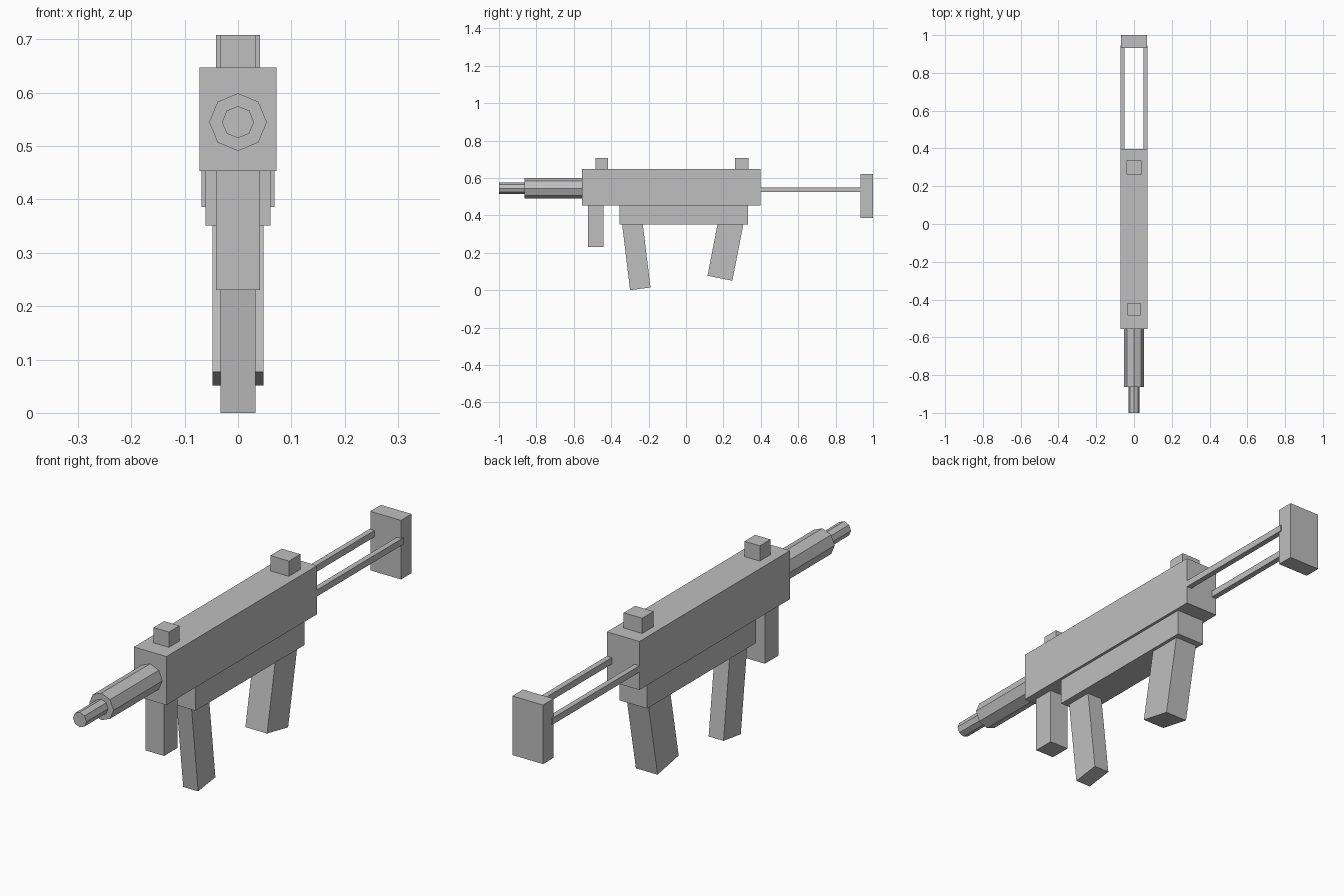
import bpy
import bmesh
from math import pi
from mathutils import Matrix

default = bpy.data.objects.get("Cube")
if default:
    bpy.data.objects.remove(default, do_unlink=True)

grey = bpy.data.materials.new("plain grey")
grey.use_nodes = True
colour = (0.52, 0.52, 0.52, 1)
grey.diffuse_color = colour
grey.node_tree.nodes["Principled BSDF"].inputs["Base Color"].default_value = colour


def finish(name, bm):
    bmesh.ops.recalc_face_normals(bm, faces=bm.faces)
    mesh = bpy.data.meshes.new(name)
    bm.to_mesh(mesh)
    bm.free()
    mesh.materials.append(grey)
    obj = bpy.data.objects.new(name, mesh)
    bpy.context.collection.objects.link(obj)
    return obj


def prism(name, half_width, profile, x=0):
    """Extrude a side profile of (y, z) points across the width."""
    bm = bmesh.new()
    face = bm.faces.new([bm.verts.new((x - half_width, y, z)) for y, z in profile])
    side = bmesh.ops.extrude_face_region(bm, geom=[face])["geom"]
    verts = [v for v in side if isinstance(v, bmesh.types.BMVert)]
    bmesh.ops.translate(bm, verts=verts, vec=(2 * half_width, 0, 0))
    return finish(name, bm)


def box(name, half_width, y0, y1, z0, z1, x=0):
    return prism(name, half_width, [(y0, z0), (y1, z0), (y1, z1), (y0, z1)], x)


def tube(name, radius, y0, y1, z):
    """Eight-sided solid along y with corners straight up and sideways."""
    bm = bmesh.new()
    place = Matrix.Translation((0, (y0 + y1) / 2, z)) @ Matrix.Rotation(pi / 2, 4, "X")
    bmesh.ops.create_cone(bm, cap_ends=True, segments=8, radius1=radius,
                          radius2=radius, depth=y1 - y0, matrix=place)
    return finish(name, bm)


# Main body and lower housing
box("body", 0.072, -0.555, 0.397, 0.453, 0.647)
box("lower_housing", 0.061, -0.355, 0.332, 0.351, 0.46)

# Barrel
tube("barrel_shroud", 0.054, -0.863, -0.55, 0.545)
tube("muzzle", 0.03, -1, -0.86, 0.545)

# Sights
box("front_sight", 0.034, -0.485, -0.418, 0.64, 0.708)
box("rear_sight", 0.041, 0.263, 0.335, 0.64, 0.708)

# Handles and magazine, the slanted ones running up into the housing
box("front_handle", 0.041, -0.525, -0.44, 0.23, 0.46)
prism("magazine", 0.033, [(-0.299, 0), (-0.19, 0.015), (-0.233, 0.37), (-0.342, 0.357)])
prism("rear_grip", 0.048, [(0.115, 0.077), (0.248, 0.051), (0.308, 0.36), (0.175, 0.387)])

# Stock
for side, x in (("left", 0.061), ("right", -0.061)):
    box(side + "_stock_rod", 0.011, 0.39, 0.946, 0.524, 0.55, x)
box("stock_plate", 0.068, 0.933, 1, 0.386, 0.622)
